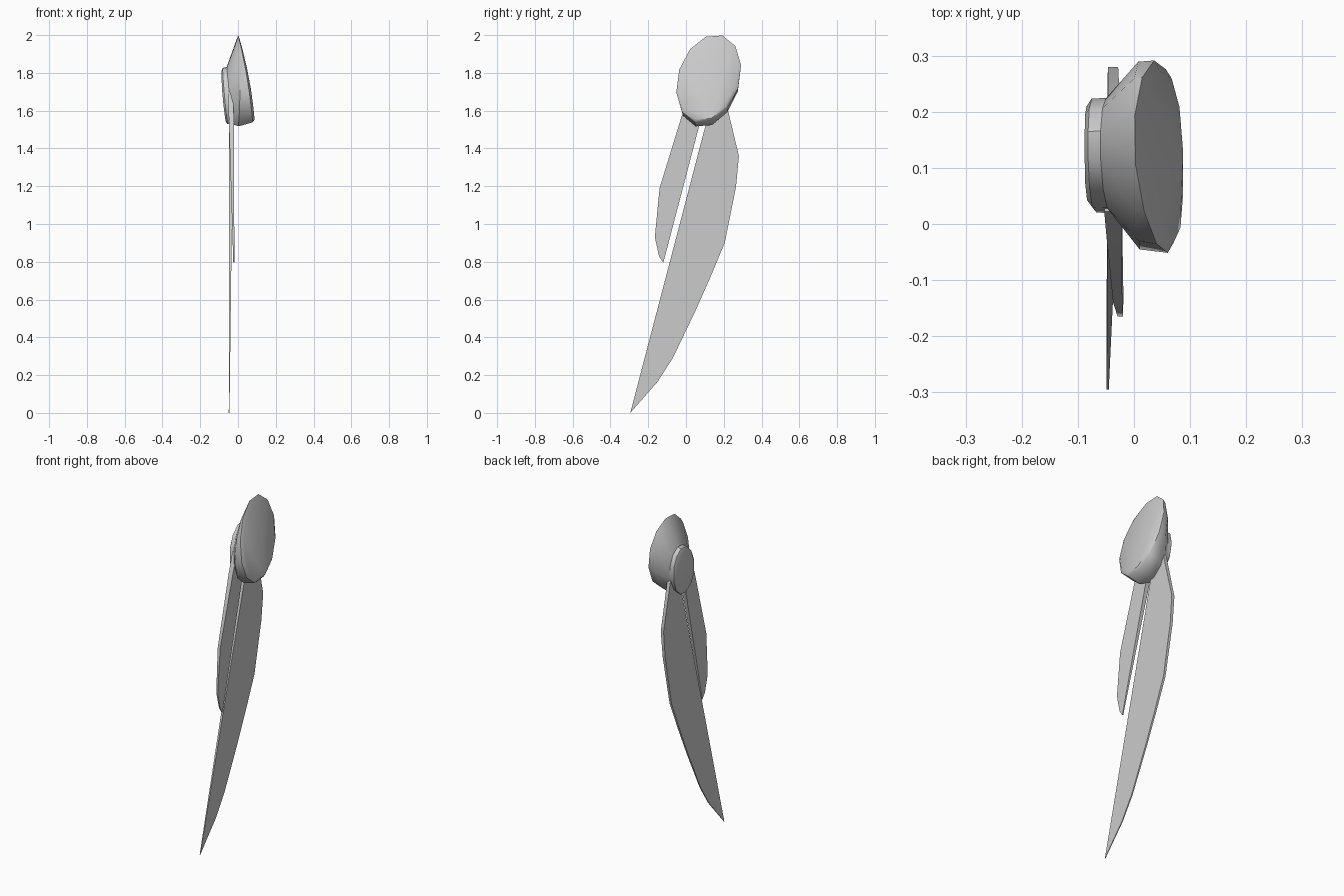
import bpy, bmesh, math

if "Cube" in bpy.data.objects:
    bpy.data.objects.remove(bpy.data.objects["Cube"])

SIDES = 12
SKEW = math.radians(13)


def finish(name, bm, angle):
    bmesh.ops.recalc_face_normals(bm, faces=bm.faces)
    mesh = bpy.data.meshes.new(name)
    bm.to_mesh(mesh)
    bm.free()
    ob = bpy.data.objects.new(name, mesh)
    bpy.context.collection.objects.link(ob)
    bpy.ops.object.select_all(action='DESELECT')
    ob.select_set(True)
    bpy.context.view_layer.objects.active = ob
    bpy.ops.object.shade_smooth_by_angle(angle=math.radians(angle))
    return ob


def skewed_ring(bm, cy, cz, ry, rz, x_bottom, x_top, bulge):
    """Leaning oval ring; x varies from its lowest to its highest point."""
    verts = []
    for i in range(SIDES):
        t = 2 * math.pi * i / SIDES + math.radians(78)
        f = (math.sin(t) + 1) / 2
        x = x_bottom + (x_top - x_bottom) * f + bulge * math.cos(t) ** 2
        verts.append(bm.verts.new((x, cy + ry * math.cos(t - SKEW), cz + rz * math.sin(t))))
    return verts


# Flared disc: small cap, neck, wide rim and flat face
def build_disc():
    bm = bmesh.new()
    specs = [
        (0.122, 1.675, 0.088, 0.135, -0.065, -0.088, -0.005),   # cap back
        (0.122, 1.677, 0.102, 0.152, -0.055, -0.082, -0.003),   # cap edge
        (0.122, 1.680, 0.103, 0.155, -0.030, -0.060, 0.0),      # neck
        (0.122, 1.750, 0.168, 0.238, 0.002, -0.006, 0.012),     # rim back
        (0.120, 1.768, 0.172, 0.235, 0.078, 0.0, 0.010),        # rim front
        (0.120, 1.768, 0.154, 0.220, 0.088, 0.006, 0.012),      # face
    ]
    rings = [skewed_ring(bm, *s) for s in specs]
    for a, b in zip(rings, rings[1:]):
        for i in range(SIDES):
            j = (i + 1) % SIDES
            bm.faces.new((a[i], a[j], b[j], b[i]))
    bm.faces.new(rings[0])
    bm.faces.new(rings[-1])
    return finish("flared_disc", bm, 40)


# Thin blade from a side outline, tapering and leaning towards its tip
def build_blade(name, outline, x_top, x_tip, thick_top, thick_tip):
    bm = bmesh.new()
    zs = [p[1] for p in outline]
    lo, hi = min(zs), max(zs)
    sides = []
    for s in (-0.5, 0.5):
        ring = []
        for y, z in outline:
            f = (z - lo) / (hi - lo)
            x = x_tip + (x_top - x_tip) * f
            thick = thick_tip + (thick_top - thick_tip) * f
            ring.append(bm.verts.new((x + s * thick, y, z)))
        sides.append(ring)
    a, b = sides
    n = len(outline)
    for i in range(n):
        j = (i + 1) % n
        bm.faces.new((a[i], a[j], b[j], b[i]))
    caps = [bm.faces.new(a), bm.faces.new(b)]
    bmesh.ops.triangulate(bm, faces=caps)
    return finish(name, bm, 30)


build_disc()
build_blade("long_blade",
            [(0.15, 1.70), (0.20, 1.70), (0.225, 1.59), (0.28, 1.36), (0.265, 1.20),
             (0.205, 0.90), (0.13, 0.72), (0.05, 0.54), (-0.07, 0.29), (-0.15, 0.165),
             (-0.295, 0.0)],
            -0.035, -0.047, 0.022, 0.004)
build_blade("short_blade",
            [(0.117, 1.70), (0.022, 1.70), (-0.02, 1.58), (-0.14, 1.19), (-0.165, 0.93),
             (-0.143, 0.83), (-0.12, 0.795)],
            -0.038, -0.022, 0.030, 0.006)
